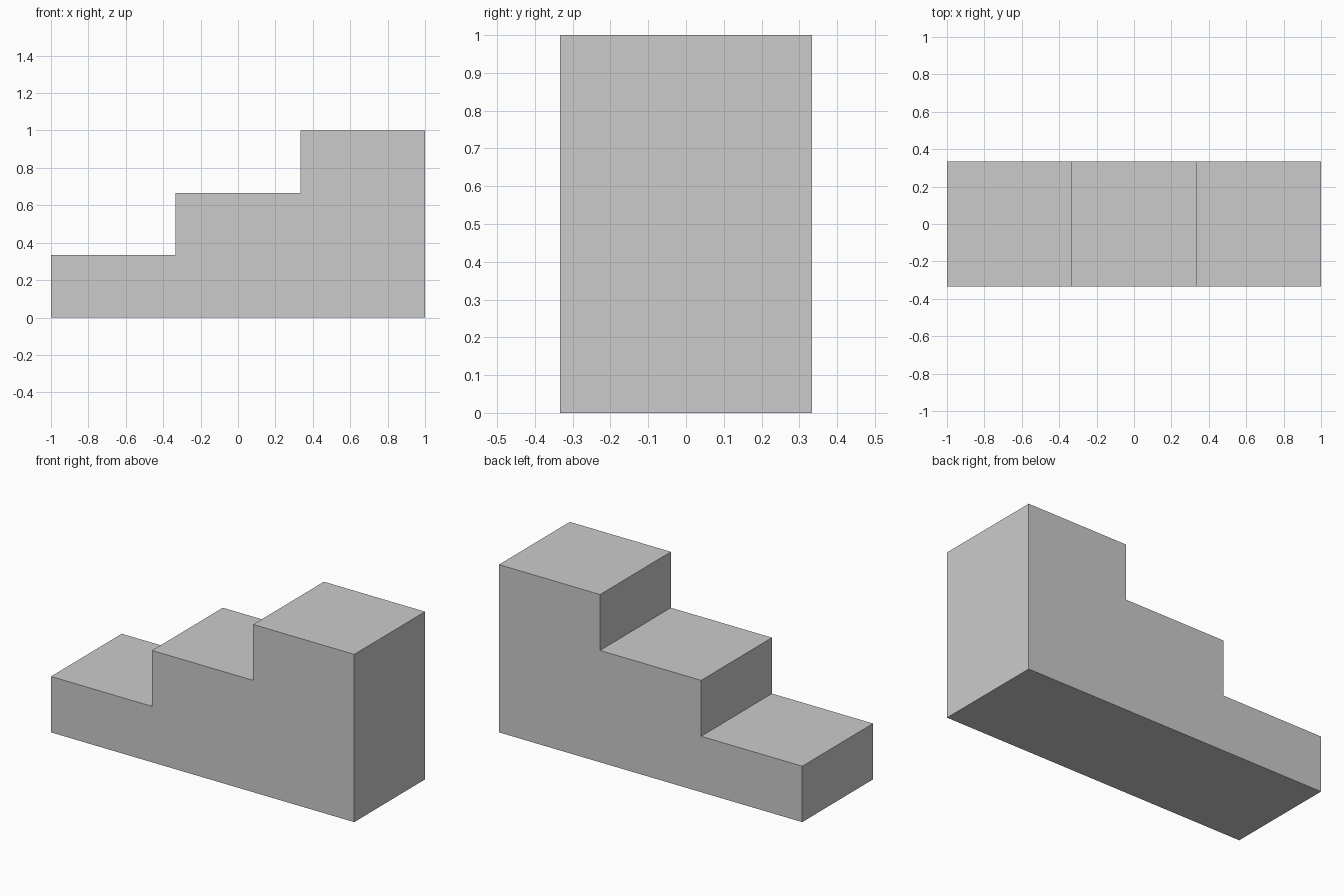
import bpy
import bmesh

if "Cube" in bpy.data.objects:
    bpy.data.objects.remove(bpy.data.objects["Cube"])

STEPS = 3
RUN = 2 / STEPS      # tread length along x
RISE = 1 / STEPS     # height of each step
HALF_WIDTH = 1 / 3   # half of the depth along y

# Side profile: base corners, then the steps from high to low
profile = [(-1, 0), (1, 0)]
for i in reversed(range(STEPS)):
    z = (i + 1) * RISE
    profile += [(-1 + (i + 1) * RUN, z), (-1 + i * RUN, z)]

# Extrude the profile across the width
bm = bmesh.new()
front = bm.faces.new([bm.verts.new((x, -HALF_WIDTH, z)) for x, z in profile])
result = bmesh.ops.extrude_face_region(bm, geom=[front], use_keep_orig=True)
moved = [v for v in result["geom"] if isinstance(v, bmesh.types.BMVert)]
bmesh.ops.translate(bm, verts=moved, vec=(0, 2 * HALF_WIDTH, 0))
bmesh.ops.recalc_face_normals(bm, faces=bm.faces)

# Solid staircase block
mesh = bpy.data.meshes.new("stairs")
bm.to_mesh(mesh)
bm.free()
bpy.context.collection.objects.link(bpy.data.objects.new("stairs", mesh))
